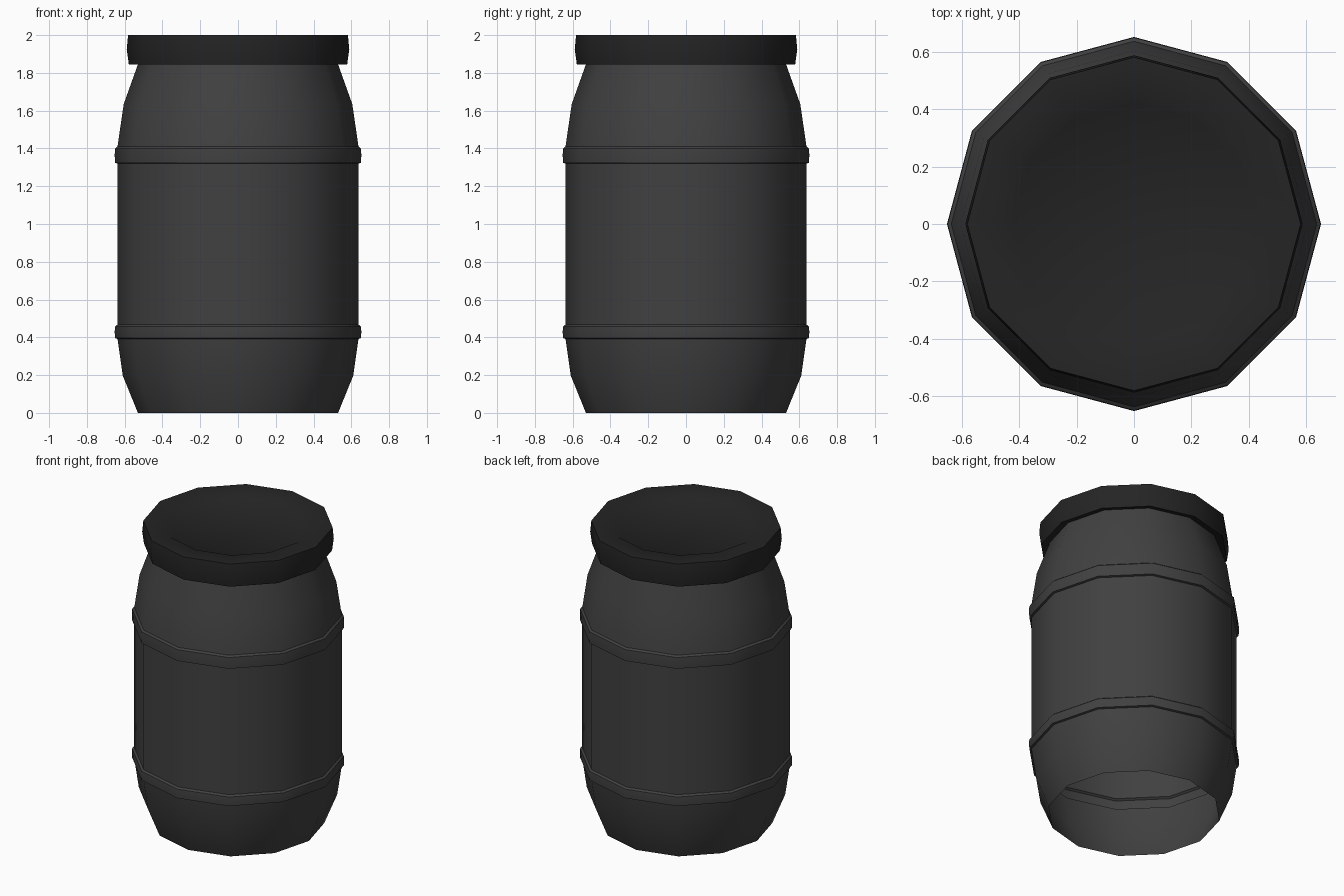
import bpy, bmesh, math

if "Cube" in bpy.data.objects:
    bpy.data.objects.remove(bpy.data.objects["Cube"])

SIDES = 12

def material(name, rgb):
    m = bpy.data.materials.new(name)
    m.diffuse_color = (*rgb, 1)
    m.use_nodes = True
    m.node_tree.nodes["Principled BSDF"].inputs["Base Color"].default_value = m.diffuse_color
    return m

def lathe(name, profile, mat, cap=False):
    """Spin an (r, z) profile listed from bottom to top; optionally cap the end."""
    bm = bmesh.new()
    rings = []
    for r, z in profile:
        rings.append([bm.verts.new((r * math.cos(a), r * math.sin(a), z))
                      for a in (2 * math.pi * i / SIDES for i in range(SIDES))])
    for lo, hi in zip(rings, rings[1:]):
        for i in range(SIDES):
            j = (i + 1) % SIDES
            bm.faces.new((lo[i], lo[j], hi[j], hi[i]))
    if cap:
        bm.faces.new(rings[-1])
    me = bpy.data.meshes.new(name)
    bm.to_mesh(me)
    bm.free()
    me.materials.append(mat)
    ob = bpy.data.objects.new(name, me)
    bpy.context.collection.objects.link(ob)
    bpy.ops.object.select_all(action='DESELECT')
    ob.select_set(True)
    bpy.context.view_layer.objects.active = ob
    bpy.ops.object.shade_smooth_by_angle(angle=math.radians(35))
    return ob

def band(z0, z1):
    """Raised hoop moulded into the wall."""
    return [(0.638, z0), (0.651, z0 + 0.004), (0.653, (z0 + z1) / 2),
            (0.651, z1 - 0.010), (0.638, z1)]

body_mat = material("dark_grey_plastic", (0.052, 0.052, 0.052))
lid_mat = material("black_plastic", (0.018, 0.018, 0.018))

# Open-bottomed barrel wall with two hoops
lathe("barrel_body",
      [(0.53, 0), (0.61, 0.197)] + band(0.392, 0.467) + band(1.32, 1.41)
      + [(0.605, 1.635), (0.53, 1.845), (0.525, 1.87)], body_mat)

# Screw lid with a shallow recessed disc
lathe("lid",
      [(0.525, 1.86), (0.578, 1.845), (0.589, 1.925), (0.582, 2.0),
       (0.455, 2.0), (0.425, 1.98)], lid_mat, cap=True)
